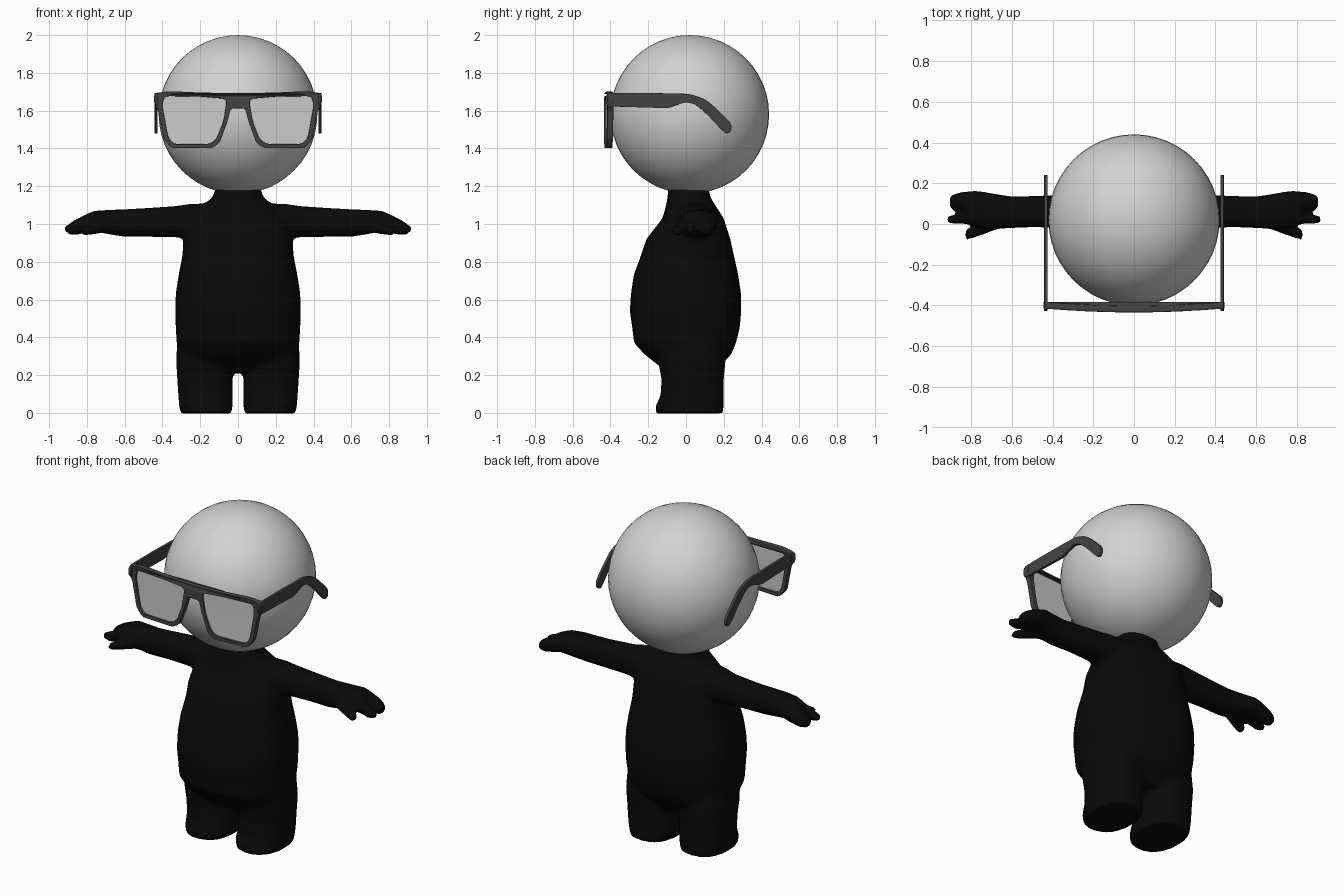
import bpy, bmesh, math
from mathutils import Matrix, Vector

cube = bpy.data.objects.get("Cube")
if cube:
    bpy.data.objects.remove(cube, do_unlink=True)


def material(name, value):
    m = bpy.data.materials.new(name)
    m.use_nodes = True
    colour = (value, value, value, 1)
    m.diffuse_color = colour
    bsdf = next(n for n in m.node_tree.nodes if n.type == 'BSDF_PRINCIPLED')
    bsdf.inputs["Base Color"].default_value = colour
    return m


PALE = material("pale grey", 0.65)
BLACK = material("black", 0.003)
CHARCOAL = material("charcoal", 0.055)
LENS = material("lens grey", 0.6)


def add_object(name, mesh, mat, angle=40):
    obj = bpy.data.objects.new(name, mesh)
    bpy.context.collection.objects.link(obj)
    mesh.materials.clear()
    mesh.materials.append(mat)
    bpy.ops.object.select_all(action='DESELECT')
    obj.select_set(True)
    bpy.context.view_layer.objects.active = obj
    bpy.ops.object.shade_smooth_by_angle(angle=math.radians(angle))
    return obj


def loft(bm, rows, axis, side=1, power=2.4, n=28):
    """Closed skin over rounded sections; each row is (t, a0, a1, b0, b1)."""
    rings = []
    for t, a0, a1, b0, b1 in rows:
        ring = []
        for i in range(n):
            c, s = math.cos(math.tau * i / n), math.sin(math.tau * i / n)
            a = (a0 + a1) / 2 + (a1 - a0) / 2 * math.copysign(abs(c) ** (2 / power), c)
            b = (b0 + b1) / 2 + (b1 - b0) / 2 * math.copysign(abs(s) ** (2 / power), s)
            x, y, z = (a, b, t) if axis == 'z' else (t, a, b)
            ring.append(bm.verts.new((x * side, y, z)))
        rings.append(ring)
    faces = [bm.faces.new(rings[0]), bm.faces.new(rings[-1][::-1])]
    for low, high in zip(rings, rings[1:]):
        for i in range(n):
            j = (i + 1) % n
            faces.append(bm.faces.new((low[j], low[i], high[i], high[j])))
    bmesh.ops.recalc_face_normals(bm, faces=faces)


def rounded(points, radius):
    """Round every corner of a closed outline."""
    out = []
    pts = [Vector(p) for p in points]
    for i, p in enumerate(pts):
        to_prev, to_next = pts[i - 1] - p, pts[(i + 1) % len(pts)] - p
        a = p + to_prev.normalized() * min(radius, to_prev.length * 0.45)
        b = p + to_next.normalized() * min(radius, to_next.length * 0.45)
        for k in range(5):
            t = k / 4
            out.append(a * (1 - t) ** 2 + p * 2 * t * (1 - t) + b * t * t)
    return out


def plate_mesh(name, outlines, half, bevel, matrix, bend=0):
    """Filled flat outlines, thickened, placed and bent along x."""
    curve = bpy.data.curves.new(name, 'CURVE')
    curve.dimensions = '2D'
    curve.fill_mode = 'BOTH'
    curve.extrude = half - bevel
    curve.bevel_depth = bevel
    curve.bevel_resolution = 1
    for pts in outlines:
        spline = curve.splines.new('POLY')
        spline.points.add(len(pts) - 1)
        for sp, p in zip(spline.points, pts):
            sp.co = (p[0], p[1], 0, 1)
        spline.use_cyclic_u = True
    temp = bpy.data.objects.new(name, curve)
    bpy.context.collection.objects.link(temp)
    graph = bpy.context.evaluated_depsgraph_get()
    mesh = bpy.data.meshes.new_from_object(temp.evaluated_get(graph))
    bpy.data.objects.remove(temp, do_unlink=True)
    mesh.transform(matrix)
    for v in mesh.vertices:
        v.co.y += bend * v.co.x ** 2
    return mesh


# Head
bm = bmesh.new()
bmesh.ops.create_uvsphere(bm, u_segments=48, v_segments=24, radius=0.42,
                          matrix=Matrix.Translation((0, 0.02, 1.58)))
head_mesh = bpy.data.meshes.new("head")
bm.to_mesh(head_mesh)
bm.free()
add_object("head", head_mesh, PALE, 60)

# Body: torso, legs, arms and fingers, fused into one soft skin
torso = [(0.21, 0.20, -0.09, 0.16), (0.27, 0.28, -0.17, 0.20), (0.31, 0.31, -0.22, 0.24),
         (0.37, 0.325, -0.275, 0.265), (0.45, 0.33, -0.285, 0.285), (0.54, 0.333, -0.298, 0.293),
         (0.63, 0.33, -0.292, 0.292), (0.73, 0.315, -0.277, 0.277), (0.83, 0.295, -0.24, 0.255),
         (0.92, 0.29, -0.21, 0.235), (1.03, 0.27, -0.125, 0.20), (1.10, 0.19, -0.105, 0.155),
         (1.14, 0.135, -0.098, 0.13), (1.19, 0.12, -0.095, 0.12)]
leg = [(-0.003, 0.035, 0.305, -0.16, 0.195), (0.04, 0.028, 0.312, -0.16, 0.2),
       (0.09, 0.028, 0.316, -0.135, 0.2), (0.18, 0.028, 0.322, -0.13, 0.2),
       (0.28, 0.02, 0.328, -0.15, 0.21), (0.40, 0.02, 0.32, -0.15, 0.2)]
arm = [(0.10, -0.06, 0.14, 0.93, 1.11), (0.25, -0.05, 0.15, 0.92, 1.107),
       (0.33, -0.025, 0.145, 0.93, 1.095), (0.48, -0.015, 0.138, 0.932, 1.085),
       (0.60, -0.02, 0.135, 0.932, 1.078), (0.68, -0.025, 0.148, 0.945, 1.075),
       (0.76, -0.015, 0.162, 0.96, 1.07), (0.83, 0.0, 0.158, 0.96, 1.04)]
fingers = [
    [(0.78, 0.0, 0.06, 0.965, 1.04), (0.86, 0.0, 0.045, 0.945, 1.015), (0.92, 0.0, 0.04, 0.95, 0.99)],
    [(0.78, 0.06, 0.165, 0.96, 1.055), (0.86, 0.065, 0.155, 0.94, 1.025), (0.905, 0.075, 0.14, 0.945, 0.995)],
    [(0.68, -0.03, 0.05, 0.96, 1.04), (0.76, -0.06, 0.01, 0.945, 1.0), (0.83, -0.083, -0.03, 0.935, 0.98)],
]
bm = bmesh.new()
loft(bm, [(z, -x, x, y0, y1) for z, x, y0, y1 in torso], 'z')
for side in (1, -1):
    loft(bm, leg, 'z', side)
    loft(bm, arm, 'x', side)
    for finger in fingers:
        loft(bm, finger, 'x', side, n=16)
body_mesh = bpy.data.meshes.new("body")
bm.to_mesh(body_mesh)
bm.free()
body = add_object("body", body_mesh, BLACK, 60)
remesh = body.modifiers.new("fuse", 'REMESH')
remesh.mode = 'VOXEL'
remesh.voxel_size = 0.013
remesh.use_smooth_shade = True
soften = body.modifiers.new("soften", 'SMOOTH')
soften.factor = 0.5
soften.iterations = 6

# Glasses front: one outline with two lens openings
half_rim = [(0.05, 1.69), (0.20, 1.693), (0.36, 1.70), (0.442, 1.69), (0.44, 1.63), (0.422, 1.61),
            (0.39, 1.45), (0.35, 1.405), (0.14, 1.405), (0.10, 1.43), (0.06, 1.54), (0.04, 1.615)]
opening = [(0.055, 1.665), (0.21, 1.678), (0.395, 1.68), (0.402, 1.62),
           (0.372, 1.455), (0.342, 1.42), (0.15, 1.42), (0.113, 1.445), (0.075, 1.54)]


def flip(points):
    return [(-x, z) for x, z in reversed(points)]


front = Matrix.Translation((0, -0.418, 0)) @ Matrix.Rotation(math.pi / 2, 4, 'X')
rim = rounded(half_rim + flip(half_rim), 0.018)
holes = [rounded(opening, 0.03), rounded(flip(opening), 0.03)]
add_object("glasses_front", plate_mesh("glasses_front", [rim] + holes, 0.016, 0.003, front, 0.1), CHARCOAL)

# Lenses
for name, hole in zip(("left_lens", "right_lens"), holes):
    add_object(name, plate_mesh(name, [hole], 0.004, 0, front, 0.1), LENS)

# Temple arms hooking down behind the head
temple = [(-0.425, 1.692), (-0.2, 1.692), (0.02, 1.687), (0.10, 1.66), (0.16, 1.61), (0.24, 1.53),
          (0.238, 1.49), (0.215, 1.478), (0.19, 1.50), (0.11, 1.585), (0.05, 1.637), (0.0, 1.648),
          (-0.04, 1.635), (-0.09, 1.615), (-0.425, 1.625)]
side_plane = Matrix(((0, 0, 1, 0), (1, 0, 0, 0), (0, 1, 0, 0), (0, 0, 0, 1)))
for name, x in (("left_temple", 0.433), ("right_temple", -0.433)):
    place = Matrix.Translation((x, 0, 0)) @ side_plane
    add_object(name, plate_mesh(name, [rounded(temple, 0.03)], 0.008, 0.002, place), CHARCOAL)
